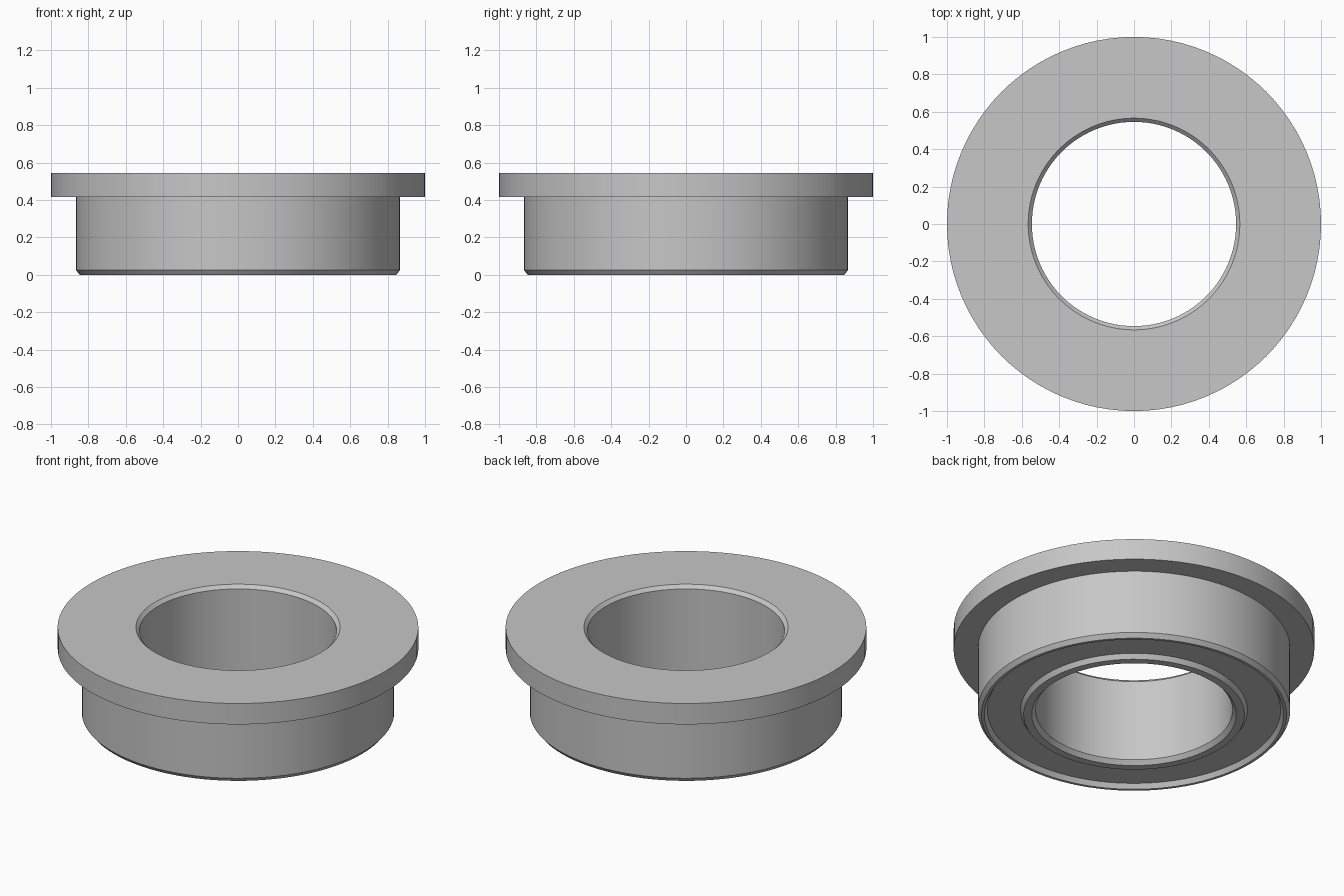
import bpy
import bmesh
from math import cos, sin, tau, radians

cube = bpy.data.objects.get("Cube")
if cube:
    bpy.data.objects.remove(cube, do_unlink=True)

SEGMENTS = 96


def make_material(name, colour):
    mat = bpy.data.materials.new(name)
    mat.use_nodes = True
    mat.diffuse_color = colour
    mat.node_tree.nodes["Principled BSDF"].inputs["Base Color"].default_value = colour
    return mat


def lathe(name, profile, mat):
    """Revolve a closed (radius, height) profile around z."""
    bm = bmesh.new()
    rings = []
    for i in range(SEGMENTS):
        a = tau * i / SEGMENTS
        rings.append([bm.verts.new((r * cos(a), r * sin(a), z)) for r, z in profile])
    count = len(profile)
    for i, ring in enumerate(rings):
        following = rings[(i + 1) % SEGMENTS]
        for j in range(count):
            k = (j + 1) % count
            bm.faces.new((ring[j], following[j], following[k], ring[k]))
    bmesh.ops.recalc_face_normals(bm, faces=bm.faces)
    mesh = bpy.data.meshes.new(name)
    bm.to_mesh(mesh)
    bm.free()
    mesh.materials.append(mat)
    obj = bpy.data.objects.new(name, mesh)
    bpy.context.collection.objects.link(obj)
    bpy.ops.object.select_all(action="DESELECT")
    obj.select_set(True)
    bpy.context.view_layer.objects.active = obj
    bpy.ops.object.shade_smooth_by_angle(angle=radians(20))
    return obj


grey = make_material("plain grey", (0.57, 0.57, 0.57, 1))

# Heights and radii of the bushing
top, flange_under, chamfer = 0.545, 0.417, 0.025
flange_r, body_r, bore_r = 1.0, 0.866, 0.546
groove = 0.028

profile = [
    # chamfered bore
    (bore_r, chamfer), (bore_r, top - 0.02), (bore_r + 0.02, top),
    # flange
    (flange_r, top), (flange_r, flange_under),
    # body with chamfered foot
    (body_r, flange_under), (body_r, chamfer), (body_r - 0.02, 0),
    # shallow ring groove with sloped walls in the underside
    (0.83, 0), (0.813, groove), (0.629, groove), (0.612, 0),
    (bore_r + 0.021, 0),
]
lathe("flanged_bushing", profile, grey)
